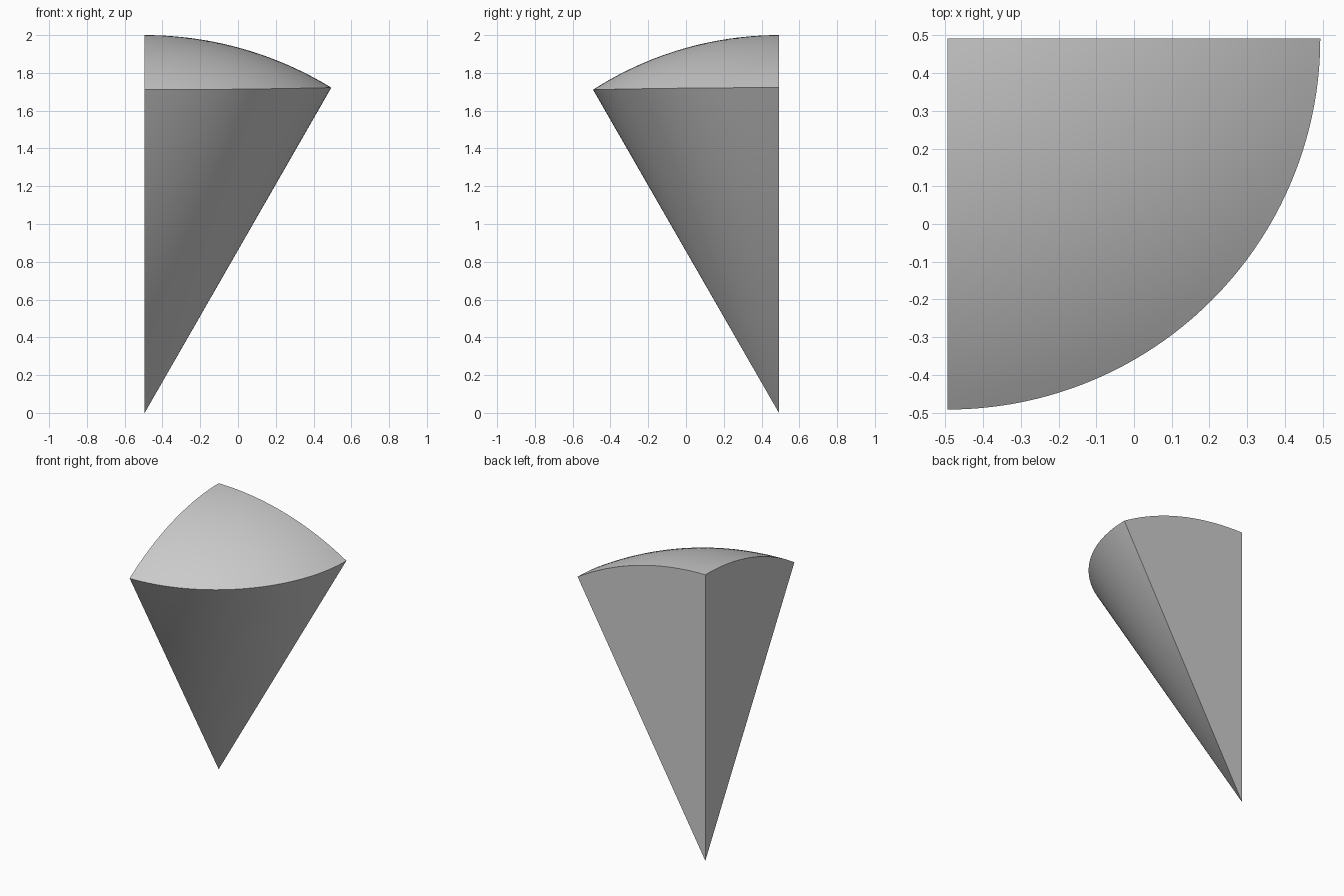
import bpy, bmesh
from math import sin, cos, asin, sqrt, pi

cube = bpy.data.objects.get("Cube")
if cube:
    bpy.data.objects.remove(cube, do_unlink=True)

HALF_X, HALF_Y = 0.494, 0.492      # half widths of the quarter footprint
TOP, RIM_X, RIM_Y = 2.0, 1.722, 1.711
TURNS, RINGS = 64, 20

mat = bpy.data.materials.new("plain grey")
mat.use_nodes = True
grey = (0.6, 0.6, 0.6, 1)
mat.diffuse_color = grey
mat.node_tree.nodes["Principled BSDF"].inputs["Base Color"].default_value = grey


def dome_point(turn, ring):
    """Point on the shallow dome, swept from +x round to -y."""
    a = pi / 2 * turn / TURNS
    reach = sqrt((2 * HALF_X * cos(a)) ** 2 + (2 * HALF_Y * sin(a)) ** 2)
    rise = TOP - (RIM_X * cos(a) ** 2 + RIM_Y * sin(a) ** 2)
    radius = (reach ** 2 + rise ** 2) / (2 * rise)
    tilt = asin(reach / radius) * ring / RINGS
    share = radius * sin(tilt) / reach
    return (-HALF_X + 2 * HALF_X * share * cos(a),
            HALF_Y - 2 * HALF_Y * share * sin(a),
            TOP - radius * (1 - cos(tilt)))


bm = bmesh.new()
tip = bm.verts.new((-HALF_X, HALF_Y, 0))
crown = bm.verts.new((-HALF_X, HALF_Y, TOP))
arcs = [[crown] + [bm.verts.new(dome_point(t, r)) for r in range(1, RINGS + 1)]
        for t in range(TURNS + 1)]

# Dome and curved cone wall
for a, b in zip(arcs, arcs[1:]):
    bm.faces.new((crown, a[1], b[1]))
    for r in range(1, RINGS):
        bm.faces.new((a[r], a[r + 1], b[r + 1], b[r]))
    bm.faces.new((tip, a[-1], b[-1]))

# Two flat cut sides
for arc in (arcs[0], arcs[-1]):
    bm.faces.new([tip] + arc)

bmesh.ops.recalc_face_normals(bm, faces=bm.faces)
mesh = bpy.data.meshes.new("quarter_cone_wedge")
bm.to_mesh(mesh)
bm.free()
mesh.materials.append(mat)
wedge = bpy.data.objects.new("quarter_cone_wedge", mesh)
bpy.context.collection.objects.link(wedge)

# Smooth curved surfaces, crisp borders
bpy.ops.object.select_all(action="DESELECT")
wedge.select_set(True)
bpy.context.view_layer.objects.active = wedge
bpy.ops.object.shade_smooth_by_angle(angle=pi / 6)
